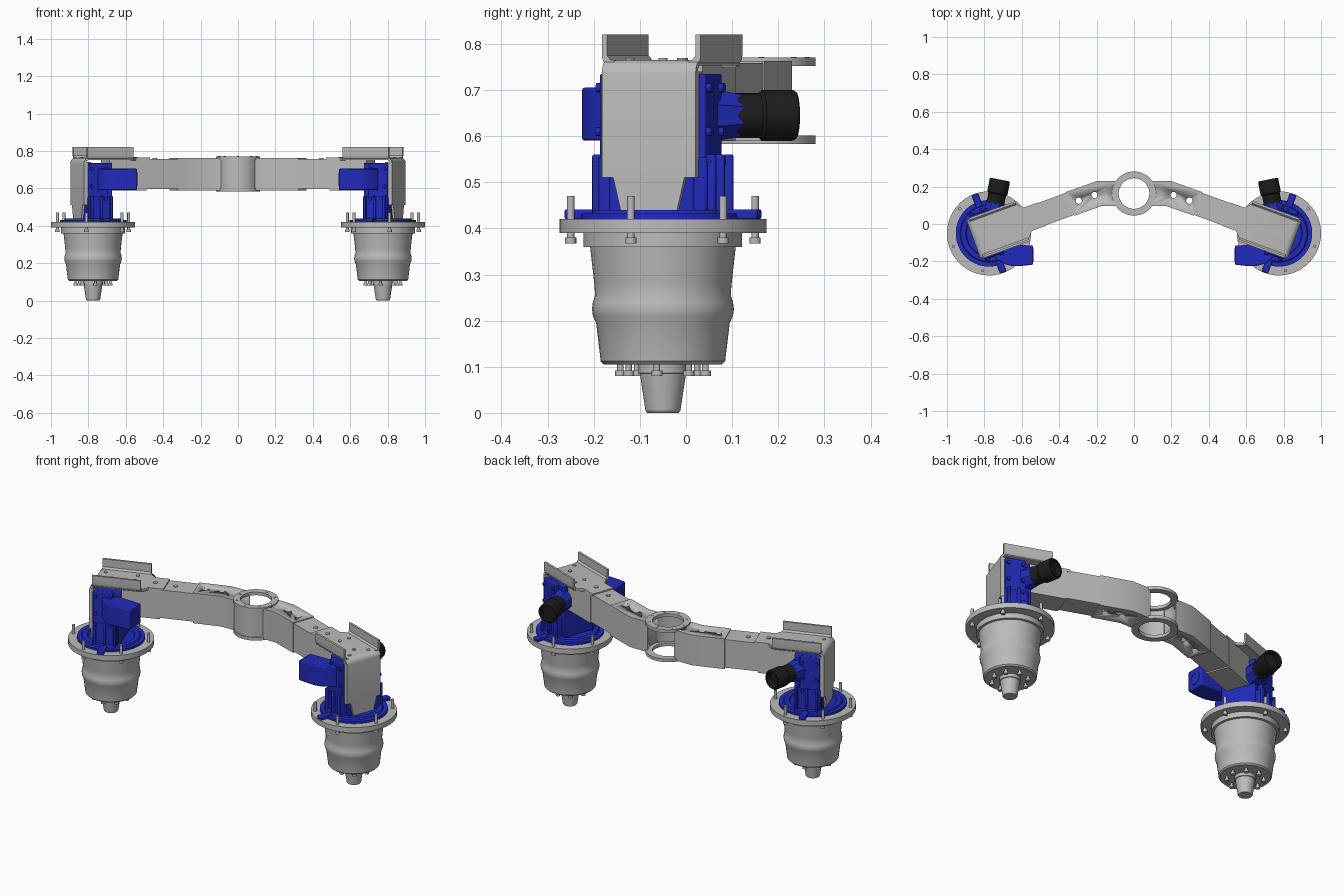
import bpy, bmesh, math
from mathutils import Matrix, Vector

if "Cube" in bpy.data.objects:
    bpy.data.objects.remove(bpy.data.objects["Cube"])


def material(name, rgb):
    m = bpy.data.materials.new(name)
    m.diffuse_color = (*rgb, 1)
    m.use_nodes = True
    m.node_tree.nodes["Principled BSDF"].inputs["Base Color"].default_value = m.diffuse_color
    return m


GREY = material("light_grey", (0.50, 0.50, 0.50))
BLUE = material("deep_blue", (0.015, 0.024, 0.50))
BLACK = material("soft_black", (0.012, 0.012, 0.012))

# Frame of the right drive module: u outward along the arm, v across it
MOD = Matrix.Translation((0.775, -0.05, 0)) @ Matrix.Rotation(math.radians(-20), 4, 'Z')
WORLD = Matrix.Identity(4)


def finish(name, bm, mat, frame=MOD, mirror=True, bevel=0):
    bm.transform(frame)
    bmesh.ops.recalc_face_normals(bm, faces=bm.faces)
    me = bpy.data.meshes.new(name)
    bm.to_mesh(me)
    bm.free()
    me.materials.append(mat)
    for p in me.polygons:
        p.use_smooth = True
    me.set_sharp_from_angle(angle=math.radians(30))
    ob = bpy.data.objects.new(name, me)
    bpy.context.collection.objects.link(ob)
    if bevel:
        b = ob.modifiers.new("edge", 'BEVEL')
        b.width, b.segments, b.limit_method = bevel, 2, 'ANGLE'
    if mirror:
        ob.modifiers.new("mirror", 'MIRROR').use_mirror_merge = False
    return ob


def add_prism(bm, pts, z0, z1, m=WORLD):
    vs = [bm.verts.new(m @ Vector((x, y, z0))) for x, y in pts]
    f = bm.faces.new(vs)
    r = bmesh.ops.extrude_face_region(bm, geom=[f])
    up = m.to_3x3() @ Vector((0, 0, z1 - z0))
    for v in r['geom']:
        if isinstance(v, bmesh.types.BMVert):
            v.co += up


def add_box(bm, x0, x1, y0, y1, z0, z1):
    add_prism(bm, [(x0, y0), (x1, y0), (x1, y1), (x0, y1)], z0, z1)


def add_cyl(bm, x, y, z0, z1, r, r2=None, n=16):
    bmesh.ops.create_cone(bm, cap_ends=True, segments=n, radius1=r, radius2=r2 or r, depth=z1 - z0,
                          matrix=Matrix.Translation((x, y, (z0 + z1) / 2)))


def lathe(bm, prof, n=48, closed=False):
    vs = [bm.verts.new((r, 0, z)) for r, z in prof]
    pairs = list(zip(vs, vs[1:])) + ([(vs[-1], vs[0])] if closed else [])
    es = [bm.edges.new(p) for p in pairs]
    bmesh.ops.spin(bm, geom=vs + es, cent=(0, 0, 0), axis=(0, 0, 1), angle=2 * math.pi, steps=n)
    bmesh.ops.remove_doubles(bm, verts=bm.verts, dist=1e-5)


def turned(name, prof, mat, frame=MOD, closed=False, mirror=True):
    bm = bmesh.new()
    lathe(bm, prof, closed=closed)
    return finish(name, bm, mat, frame, mirror)


def ring(n, r, offset=0):
    for i in range(n):
        a = math.radians(offset) + 2 * math.pi * i / n
        yield r * math.cos(a), r * math.sin(a)


# Wheel cup, mounting flange and tip
turned("drive_cup", [(0, .105), (.128, .105), (.135, .112), (.145, .195), (.152, .21), (.154, .225),
                     (.152, .24), (.147, .255), (.149, .28), (.158, .36), (.172, .36), (.172, .392), (0, .392)], GREY)
turned("mount_flange", [(0, .39), (.225, .39), (.225, .42), (0, .42)], GREY)
turned("cup_tip", [(0, 0), (.034, 0), (.038, .005), (.05, .085), (.054, .086), (.054, .106), (0, .106)], GREY)

# Bolts below the cup and studs through the flange
bm = bmesh.new()
for x, y in ring(8, .093, 12):
    add_cyl(bm, x, y, .08, .092, .012)
    add_cyl(bm, x, y, .09, .108, .007)
finish("cup_bolts", bm, GREY)
bm = bmesh.new()
for x, y in ring(6, .203):
    add_cyl(bm, x, y, .367, .38, .012)
    add_cyl(bm, x, y, .378, .47, .008)
finish("flange_studs", bm, GREY)

# Blue bearing ring with two clamp tabs
turned("bearing_ring", [(0, .418), (.178, .418), (.178, .432), (.155, .432), (.15, .44), (.125, .44), (.12, .432),
                        (0, .432)], BLUE)
bm = bmesh.new()
for s in (-1, 1):
    add_box(bm, -.018, .018, min(s * .15, s * .222), max(s * .15, s * .222), .42, .441)
finish("ring_tabs", bm, BLUE, bevel=.004)

# Blue gearbox: base, core, side plates, foot ribs and screws
bm = bmesh.new()
add_box(bm, -.065, .07, -.125, .125, .43, .555)
add_box(bm, -.075, .075, -.098, .098, .43, .735)
finish("gearbox_core", bm, BLUE, bevel=.006)
bm = bmesh.new()
for s in (-1, 1):
    a, b = sorted((s * .095, s * .122))
    add_box(bm, -.04, .068, a, b, .5, .735)
    for u in (-.055, 0, .055):
        a, b = sorted((s * .12, s * .142))
        add_box(bm, u - .007, u + .007, a, b, .43, .56)
finish("gearbox_side_plates", bm, BLUE, bevel=.004)
bm = bmesh.new()
for s in (-1, 1):
    for u in (-.025, .053):
        for z in (.545, .61, .705):
            bmesh.ops.create_cone(bm, cap_ends=True, segments=12, radius1=.01, radius2=.01, depth=.014,
                                  matrix=Matrix.Translation((u, s * .126, z)) @ Matrix.Rotation(math.pi / 2, 4, 'X'))
finish("gearbox_screws", bm, BLUE)

# Curved blue side housing in front, with a round socket in its end
bm = bmesh.new()
add_prism(bm, [(.755, -.13), (.755, -.165), (.725, -.195), (.69, -.215), (.65, -.225), (.60, -.224), (.54, -.217),
               (.54, -.115), (.63, -.112), (.67, -.11)], .59, .705)
finish("side_housing", bm, BLUE, WORLD, bevel=.005)
axis_x = Matrix.Translation((.538, -.166, .648)) @ Matrix.Rotation(math.pi / 2, 4, 'Y')
turned("housing_socket", [(.026, 0), (.036, 0), (.036, .004), (.026, .004)], BLUE, axis_x, closed=True)

# Black motor with hollow end, on a tapered blue adapter
motor = (Matrix.Translation((.752, .055, .645)) @ Matrix.Rotation(math.radians(11), 4, 'Z')
         @ Matrix.Rotation(-math.pi / 2, 4, 'X'))
turned("motor", [(0, .05), (.048, .05), (.048, .105), (.055, .112), (.055, .18), (.051, .186), (.042, .186),
                 (.042, .155), (0, .155)], BLACK, motor)
bm = bmesh.new()
bmesh.ops.create_cone(bm, cap_ends=True, segments=8, radius1=.062, radius2=.05, depth=.065,
                      matrix=motor @ Matrix.Translation((0, 0, .028)) @ Matrix.Rotation(math.pi / 8, 4, 'Z'))
finish("motor_adapter", bm, BLUE, WORLD)

# Grey cover: plate along the top that bends down over the outer end
bm = bmesh.new()
arc = [(.06 + .03 * math.sin(a), .735 + .03 * math.cos(a)) for a in [math.pi / 8 * i for i in range(5)]]
inner = [(.06 + .018 * math.sin(a), .735 + .018 * math.cos(a)) for a in [math.pi / 8 * i for i in range(5)]]
prof = [(-.19, .765)] + arc + [(.09, .51), (.078, .51)] + inner[::-1] + [(-.19, .753)]
add_prism(bm, prof, -.108, .108, Matrix.Rotation(math.pi / 2, 4, 'X'))
finish("cover_plate", bm, GREY)
bm = bmesh.new()
add_prism(bm, [(-.082, .51), (.082, .51), (.064, .435), (-.064, .435)], .078, .09,
          Matrix(((0, 0, 1, 0), (1, 0, 0, 0), (0, 1, 0, 0), (0, 0, 0, 1))))
for s in (-1, 1):
    a, b = sorted((s * .098, s * .108))
    add_box(bm, .05, .09, a, b, .51, .74)
finish("cover_tongue_and_lips", bm, GREY)

# Upturned wings along both sides of the cover, with a rounded foot
bm = bmesh.new()
for s in (-1, 1):
    out = [(.085, .753)] + [(.094 + .02 * math.sin(t), .773 - .02 * math.cos(t))
                            for t in [math.pi / 8 * i for i in range(5)]]
    sec = out + [(.114, .82), (.102, .82), (.102, .775), (.094, .765), (.085, .765)]
    add_prism(bm, [(s * v, z) for v, z in sec], -.19, .074,
              Matrix(((0, 0, 1, 0), (1, 0, 0, 0), (0, 1, 0, 0), (0, 0, 0, 1))))
finish("cover_wings", bm, GREY)
bm = bmesh.new()
add_prism(bm, [(-.3, -.066), (-.22, -.066), (-.19, -.1), (-.19, .1), (-.22, .066), (-.3, .066)], .75, .765)
finish("cover_neck", bm, GREY)
bm = bmesh.new()
for u, v in ((-.13, 0), (0, 0), (.045, .06), (.045, -.06), (-.13, .06)):
    add_cyl(bm, u, v, .76, .769, .01)
finish("cover_screws", bm, GREY)

# Arm: inner bent section with through holes, then two slimmer outer sections
W = .067
to_world = lambda u, v: tuple((MOD @ Vector((u, v, 0)))[:2])
bm = bmesh.new()
add_prism(bm, [(.085, .163 - W), (.173, .163 - W), to_world(-.46, -W), to_world(-.46, W), (.197, .163 + W),
               (.085, .163 + W)], .589, .763)
inner_arm = finish("arm_inner", bm, GREY, WORLD, mirror=False)
bm = bmesh.new()
for u in (-.60, -.51):
    add_cyl(bm, u, 0, .5, .85, .017, n=24)
lathe_hub = Matrix.Translation((0, .163, 0))
bmesh.ops.create_cone(bm, cap_ends=True, segments=64, radius1=.104, radius2=.104, depth=.4,
                      matrix=MOD.inverted() @ lathe_hub @ Matrix.Translation((0, 0, .68)))
cutter = finish("arm_hole_cutter", bm, GREY, mirror=False)
cutter.hide_render = True
cutter.hide_viewport = True
cut = inner_arm.modifiers.new("holes", 'BOOLEAN')
cut.object, cut.operation, cut.solver = cutter, 'DIFFERENCE', 'EXACT'
inner_arm.modifiers.new("mirror", 'MIRROR').use_mirror_merge = False
bm = bmesh.new()
add_box(bm, -.47, -.27, -.063, .063, .596, .758)
add_box(bm, -.28, -.07, -.066, .066, .589, .757)
finish("arm_outer", bm, GREY)
bm = bmesh.new()
for u in (-.35, -.24):
    add_cyl(bm, u, 0, .75, .769 if u > -.3 else .762, .012)
finish("arm_pins", bm, GREY)

# Central hub: two drilled rings joined by a curved front wall
for name, z in (("hub_lower_ring", .583), ("hub_upper_ring", .752)):
    turned(name, [(.082, z), (.118, z), (.118, z + .018), (.082, z + .018)], GREY, lathe_hub, True, False)
bm = bmesh.new()
angs = [math.radians(-158 + 136 * i / 24) for i in range(25)]
add_prism(bm, [(.114 * math.cos(a), .114 * math.sin(a)) for a in angs]
          + [(.102 * math.cos(a), .102 * math.sin(a)) for a in reversed(angs)], .595, .758)
finish("hub_front_wall", bm, GREY, lathe_hub, mirror=False)
bm = bmesh.new()
for x, y in ring(8, .1):
    add_cyl(bm, x, y, .768, .772, .006, n=12)
finish("hub_screws", bm, GREY, lathe_hub, mirror=False)
